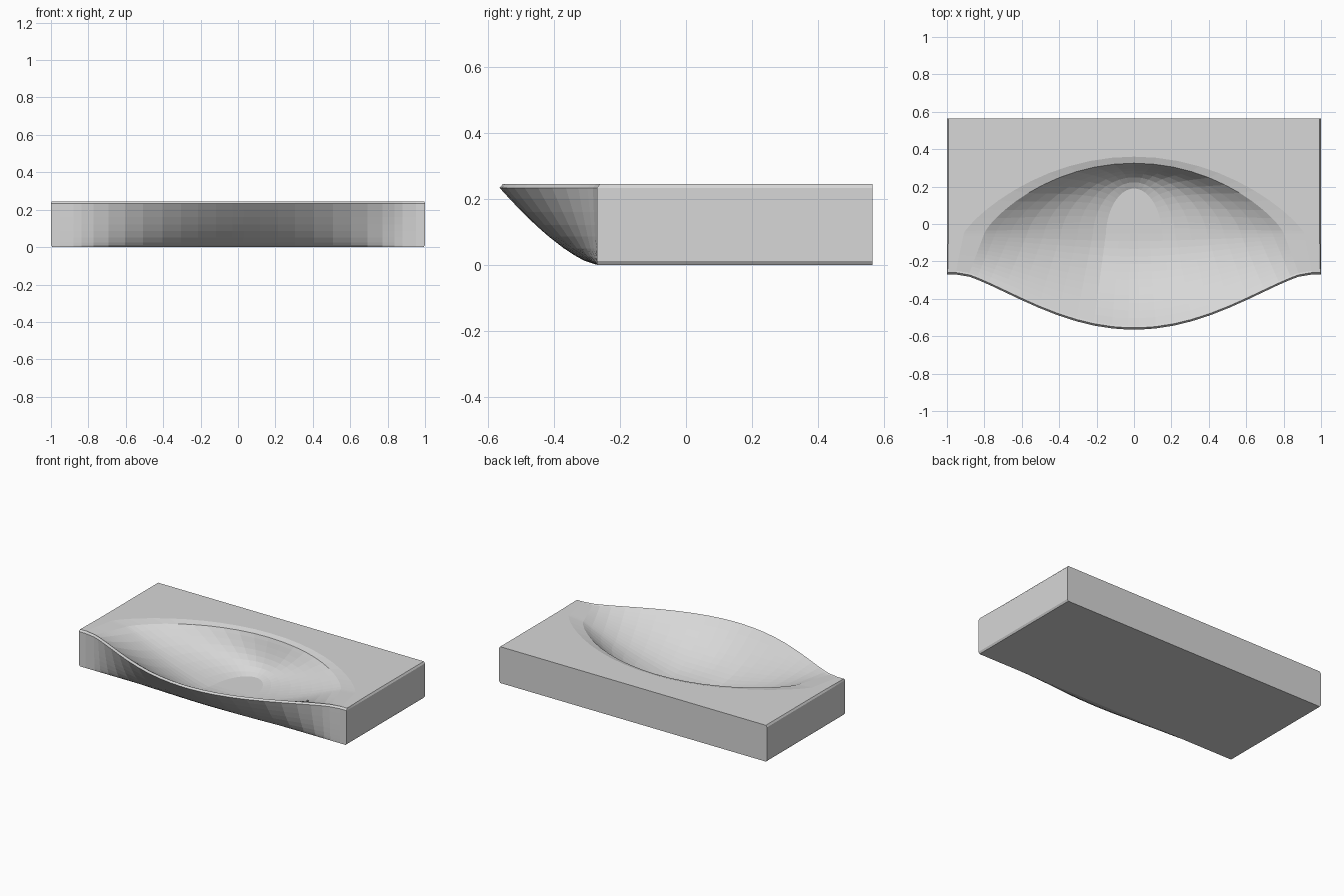
import bpy, bmesh, math

cube = bpy.data.objects.get("Cube")
if cube:
    bpy.data.objects.remove(cube, do_unlink=True)

TOP, LIP, BACK, MID = 0.245, 0.233, 0.565, -0.05
FRONT, BULGE = -0.27, 0.295
SEGS, STEPS = 24, 12

# Basin contours: half width, reach towards the back, height
RINGS = [(0.91, 0.41, TOP), (0.8, 0.375, 0.234), (0.74, 0.367, 0.21),
         (0.66, 0.358, 0.178), (0.57, 0.347, 0.142), (0.48, 0.335, 0.11),
         (0.39, 0.32, 0.08), (0.3, 0.3, 0.053), (0.22, 0.273, 0.03),
         (0.15, 0.24, 0.014), (0.08, 0.22, 0.014), (0.02, 0.2, 0.014)]


def swell(x):
    """Bell shaped bulge of the front edge."""
    return max(0.0, 1 - (x / 0.93) ** 2) ** 1.42


def front_y(x, z):
    return FRONT - BULGE * swell(x) * min(1.0, z / LIP) ** 0.7


def leg(a, z0, side):
    """Points running from the middle of the basin to the front lip."""
    xe = a + 0.5 * a * (1 - a)
    lip = front_y(xe, TOP)
    pts = []
    for i in range(1, STEPS + 1):
        s = i / STEPS
        x = a + (xe - a) * s
        y = MID + (lip + 0.02 - MID) * s
        rise = max(0.0, 0.24 - z0) * s ** (2.2 - 1.3 * a)
        pts.append((side * x, y, z0 + rise))
    pts.append((side * xe, lip + 0.01, TOP))
    return pts


def contour(a, b, z, square=False):
    """U shaped line: right lip, around the back, left lip."""
    arc = []
    for i in range(SEGS + 1):
        c, s = math.cos(math.pi * i / SEGS), math.sin(math.pi * i / SEGS)
        if square:
            k = 1 / max(abs(c), abs(s))
            arc.append((a * c * k, MID + b * s * k, z))
        else:
            # wide contours taper to a point at the sides, like an eye
            arc.append((a * c, MID + b * max(0.0, s) ** (1 + 0.75 * a), z))
    return leg(a, z, 1)[::-1] + arc + leg(a, z, -1)


bm = bmesh.new()


def add_line(points):
    return [bm.verts.new(p) for p in points]


def bridge(one, two):
    for i in range(len(one) - 1):
        bm.faces.new((one[i], one[i + 1], two[i + 1], two[i]))


# Deck and bowl
lines = [add_line(contour(0.992, BACK - MID, TOP, True))]
lines += [add_line(contour(*r)) for r in RINGS]
for one, two in zip(lines, lines[1:]):
    bridge(one, two)

# Floor strip between the two halves of the innermost contour
inner = lines[-1]
half = len(inner) // 2
right, left = inner[:half], inner[:half:-1]
bridge(right, left)
bm.faces.new((right[-1], inner[half], left[-1]))

# Outer walls, with the front sweeping in towards the underside
rim = lines[0] + [l[-1] for l in lines[1:]] + [l[0] for l in lines[:0:-1]]
back_count = len(lines[0])
upper = rim
for z in (LIP, 0.2, 0.16, 0.12, 0.085, 0.05, 0.025, 0.012, 0):
    inset = 0.992 if z == 0 else 1.0
    points = []
    for i, v in enumerate(rim):
        x, y = v.co.x, v.co.y
        is_front = i >= back_count or i in (0, back_count - 1)
        if abs(x) > 0.98:
            x = math.copysign(inset, x)
        points.append((x, front_y(v.co.x, z) if is_front else y, z))
    lower = add_line(points)
    bridge(upper + upper[:1], lower + lower[:1])
    upper = lower
bm.faces.new(upper)

bmesh.ops.recalc_face_normals(bm, faces=bm.faces)
mesh = bpy.data.meshes.new("wash_basin")
bm.to_mesh(mesh)
bm.free()
basin = bpy.data.objects.new("wash_basin", mesh)
bpy.context.collection.objects.link(basin)

# Plain ceramic
mat = bpy.data.materials.new("light_grey_ceramic")
mat.use_nodes = True
grey = (0.68, 0.68, 0.68, 1)
mat.diffuse_color = grey
mat.node_tree.nodes["Principled BSDF"].inputs["Base Color"].default_value = grey
mesh.materials.append(mat)
